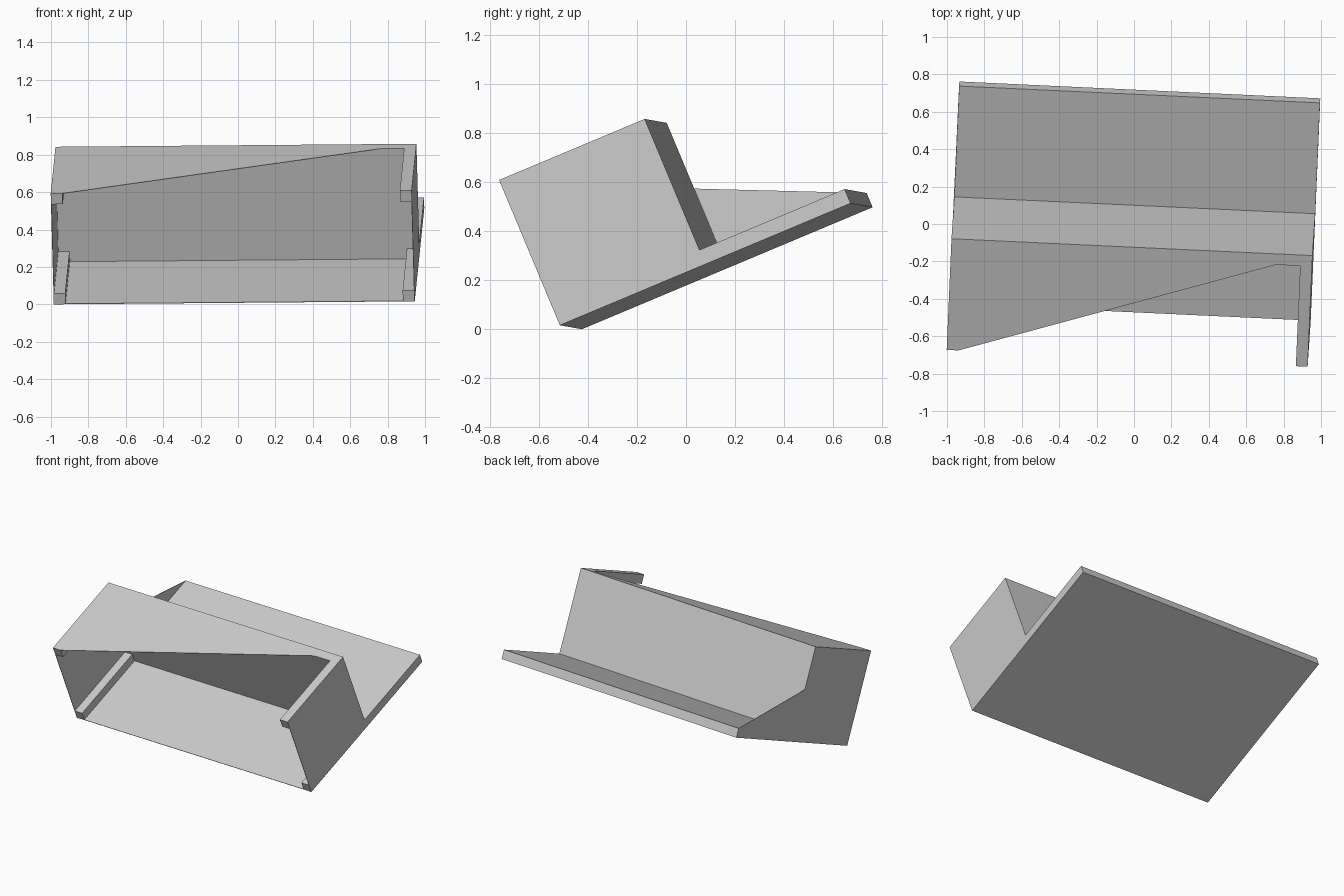
import bpy, bmesh
from mathutils import Matrix, Vector

cube = bpy.data.objects.get("Cube")
if cube:
    bpy.data.objects.remove(cube, do_unlink=True)

# One plain grey for everything
GREY = (0.6, 0.6, 0.6, 1.0)
mat = bpy.data.materials.new("plain grey")
mat.use_nodes = True
mat.diffuse_color = GREY
mat.node_tree.nodes["Principled BSDF"].inputs["Base Color"].default_value = GREY

W, D, H = 1.932, 1.288, 0.643   # width, depth, height of the shelf box
R, T = 0.063, 0.003             # thick board / rail size, thin sheet thickness
M = 0.645                       # depth of the boxed half

# Tilted frame: across the width, up the slope, away from the base
across = Vector((0.999, -0.0466, 0.0083)).normalized()
slope = Vector((0.041, 0.9216, 0.3866))
slope = (slope - across * slope.dot(across)).normalized()
normal = across.cross(slope)
POSE = Matrix((across, slope, normal)).transposed().to_4x4()
POSE.translation = Vector((-0.985, -0.425, 0.0))


def prism(name, outline, axis, lo, hi):
    """Extrude a flat outline along local axis 0, 1 or 2 from lo to hi."""
    bm = bmesh.new()
    verts = []
    for p in outline:
        co = list(p)
        co.insert(axis, lo)
        verts.append(bm.verts.new(co))
    face = bm.faces.new(verts)
    ext = bmesh.ops.extrude_face_region(bm, geom=[face])
    step = Vector((0, 0, 0))
    step[axis] = hi - lo
    bmesh.ops.translate(bm, vec=step, verts=[
        g for g in ext["geom"] if isinstance(g, bmesh.types.BMVert)])
    bmesh.ops.recalc_face_normals(bm, faces=bm.faces)
    mesh = bpy.data.meshes.new(name)
    bm.to_mesh(mesh)
    bm.free()
    mesh.materials.append(mat)
    obj = bpy.data.objects.new(name, mesh)
    bpy.context.collection.objects.link(obj)
    obj.matrix_world = POSE
    return obj


def box(name, u, v, w):
    return prism(name, [(u[0], v[0]), (u[1], v[0]), (u[1], v[1]), (u[0], v[1])],
                 2, w[0], w[1])


inside = (T, W - T)
wall_front = M - R

# Side sheets: the one at -x carries a triangular brace behind the wall
prism("braced_side_sheet",
      [(0, 0), (D, 0), (D, R), (M, 0.352), (M, H), (0, H)], 0, 0, T)
prism("plain_side_sheet",
      [(0, 0), (D, 0), (D, R), (M, R), (M, H), (0, H)], 0, W - T, W)

# Base: thin sheet in front, thick deck under and behind the wall
box("front_floor_sheet", inside, (0, wall_front), (0, T))
box("rear_deck", inside, (wall_front, D), (0, R))
box("back_wall", inside, (wall_front, M), (R, H))

# Corner rails along both sides, bottom and top
for side, u in (("braced_side", (T, R)), ("plain_side", (W - R, W - T))):
    top = H - T if side == "braced_side" else H
    box(side + "_lower_rail", u, (0, wall_front), (T, R))
    box(side + "_upper_rail", u, (0, wall_front), (H - R, top))

# Roof sheet, cut on the diagonal
prism("diagonal_roof_sheet",
      [(T, 0), (R, 0), (1.74, wall_front), (T, wall_front)], 2, H - T, H)
